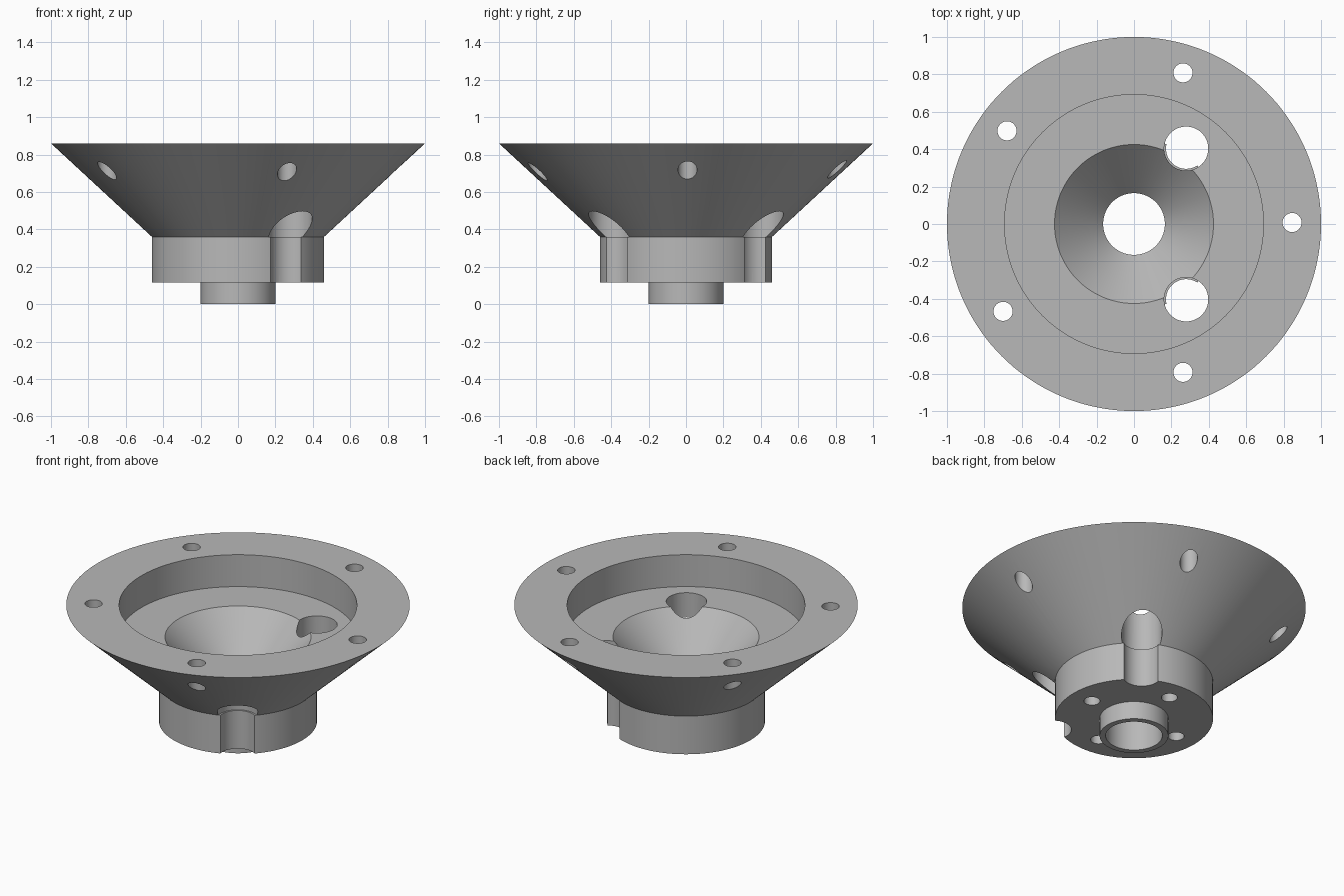
import bpy, bmesh, math

cube = bpy.data.objects.get("Cube")
if cube:
    bpy.data.objects.remove(cube, do_unlink=True)

grey = bpy.data.materials.new("plain grey")
grey.use_nodes = True
GREY = (0.48, 0.48, 0.48, 1)
grey.diffuse_color = GREY
grey.node_tree.nodes["Principled BSDF"].inputs["Base Color"].default_value = GREY


def lathe(name, profile, hollow=False, at=(0, 0), sides=48):
    """Revolve (radius, z) points about a vertical axis; hollow closes the loop, else caps it."""
    bm = bmesh.new()
    rings = []
    for r, z in profile:
        turns = [2 * math.pi * i / sides for i in range(sides)]
        rings.append([bm.verts.new((at[0] + r * math.cos(t), at[1] + r * math.sin(t), z))
                      for t in turns])
    pairs = list(zip(rings, rings[1:]))
    if hollow:
        pairs.append((rings[-1], rings[0]))
    else:
        bm.faces.new(rings[0])
        bm.faces.new(rings[-1])
    for a, b in pairs:
        for i in range(sides):
            j = (i + 1) % sides
            bm.faces.new((a[i], a[j], b[j], b[i]))
    bmesh.ops.recalc_face_normals(bm, faces=bm.faces)
    mesh = bpy.data.meshes.new(name)
    bm.to_mesh(mesh)
    bm.free()
    mesh.materials.append(grey)
    obj = bpy.data.objects.new(name, mesh)
    bpy.context.collection.objects.link(obj)
    return obj


# Flared body: spigot, hub, outer cone, rim, recess, inner cone and bore
body = lathe("flared_flange", [
    (0.165, 0), (0.2, 0), (0.2, 0.115), (0.46, 0.115), (0.46, 0.36),
    (1, 0.86), (0.692, 0.86), (0.692, 0.655), (0.425, 0.655), (0.165, 0.39),
], hollow=True, sides=144)

cutters = []

# Screw holes through the rim
for spot in [(0.845, 0.008), (0.262, 0.808), (-0.679, 0.498), (-0.7, -0.467), (0.262, -0.793)]:
    cutters.append(lathe("rim_hole_cutter", [(0.051, 0.5), (0.051, 1)], at=spot))

# Stepped side channels, narrower along the hub
for side in (1, -1):
    cutters.append(lathe("channel_cutter", [(0.108, 0.05), (0.108, 0.36), (0.118, 0.36), (0.118, 0.8)],
                         at=(0.279, side * 0.403), sides=64))

# Blind holes in the underside of the hub
for k in range(4):
    t = k * math.pi / 2
    cutters.append(lathe("hub_hole_cutter", [(0.047, 0.05), (0.047, 0.33)],
                         at=(0.32 * math.cos(t), 0.32 * math.sin(t))))

bpy.context.view_layer.objects.active = body
for cutter in cutters:
    cutter.hide_render = True
    cut = body.modifiers.new("cut", "BOOLEAN")
    cut.operation = "DIFFERENCE"
    cut.solver = "EXACT"
    cut.object = cutter
    bpy.ops.object.modifier_apply(modifier=cut.name)
for cutter in cutters:
    bpy.data.objects.remove(cutter, do_unlink=True)

# Smooth round walls with crisp edges
bpy.ops.object.select_all(action="DESELECT")
body.select_set(True)
bpy.ops.object.shade_smooth_by_angle(angle=math.radians(25))
